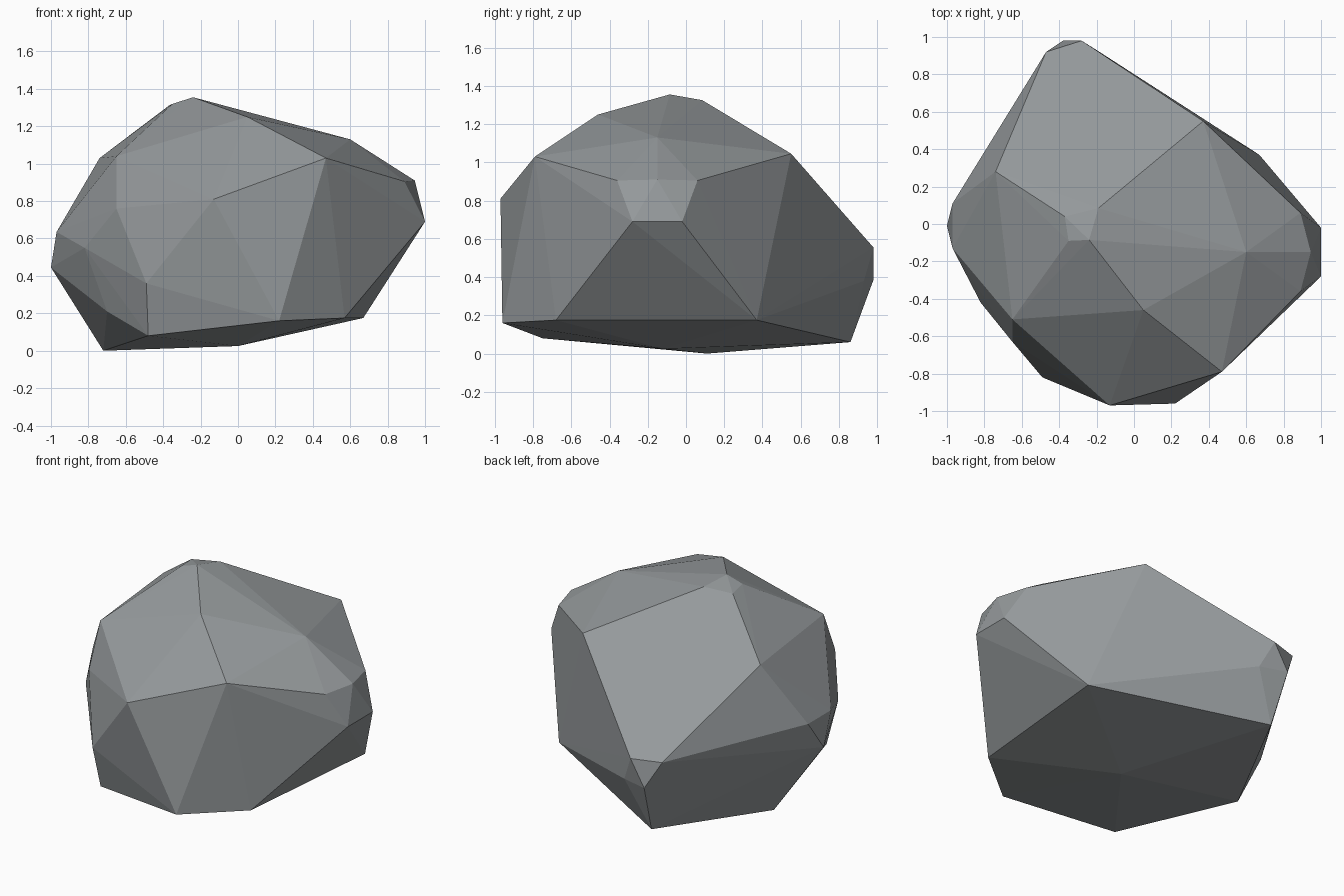
import bpy
import bmesh

# Chipped corners of the boulder, grouped by height band; the hull forms the flat facets
crown = [(-.24, -.085, 1.355), (-.35, -.09, 1.32), (-.37, .04, 1.31), (-.19, .085, 1.325),
         (.05, -.46, 1.25), (.60, -.15, 1.13)]
shoulder = [(-.65, -.51, 1.04), (.47, -.79, 1.03), (.37, .55, 1.045), (-.74, .28, 1.03),
            (.89, -.36, .905), (.945, -.15, .91), (.89, .06, .905)]
waist = [(-.65, -.63, .76), (-.13, -.97, .81), (1, -.28, .69), (1, -.02, .69),
         (-.97, .11, .635), (-.97, -.13, .635), (-.82, -.42, .55), (-.88, .19, .53),
         (-.28, .98, .555), (-.47, .92, .555), (-1, -.01, .445), (-.77, -.44, .44)]
base = [(-.38, .98, .385), (-.20, .93, .38), (-.49, -.82, .36), (-.70, -.47, .21),
        (.67, .37, .175), (.57, -.68, .175), (.22, -.96, .16), (-.48, -.75, .08),
        (-.35, .86, .06), (0, -.12, .025), (-.72, .11, 0)]

# Boulder body
bm = bmesh.new()
for corner in crown + shoulder + waist + base:
    bm.verts.new(corner)
hull = bmesh.ops.convex_hull(bm, input=bm.verts)
bmesh.ops.delete(bm, geom=[v for v in bm.verts if not v.link_faces], context='VERTS')
bmesh.ops.recalc_face_normals(bm, faces=bm.faces)
mesh = bpy.data.meshes.new("boulder")
bm.to_mesh(mesh)
bm.free()
boulder = bpy.data.objects.new("boulder", mesh)
bpy.context.collection.objects.link(boulder)

# Stone colour
stone = bpy.data.materials.new("grey stone")
stone.diffuse_color = (.30, .32, .33, 1)
mesh.materials.append(stone)
